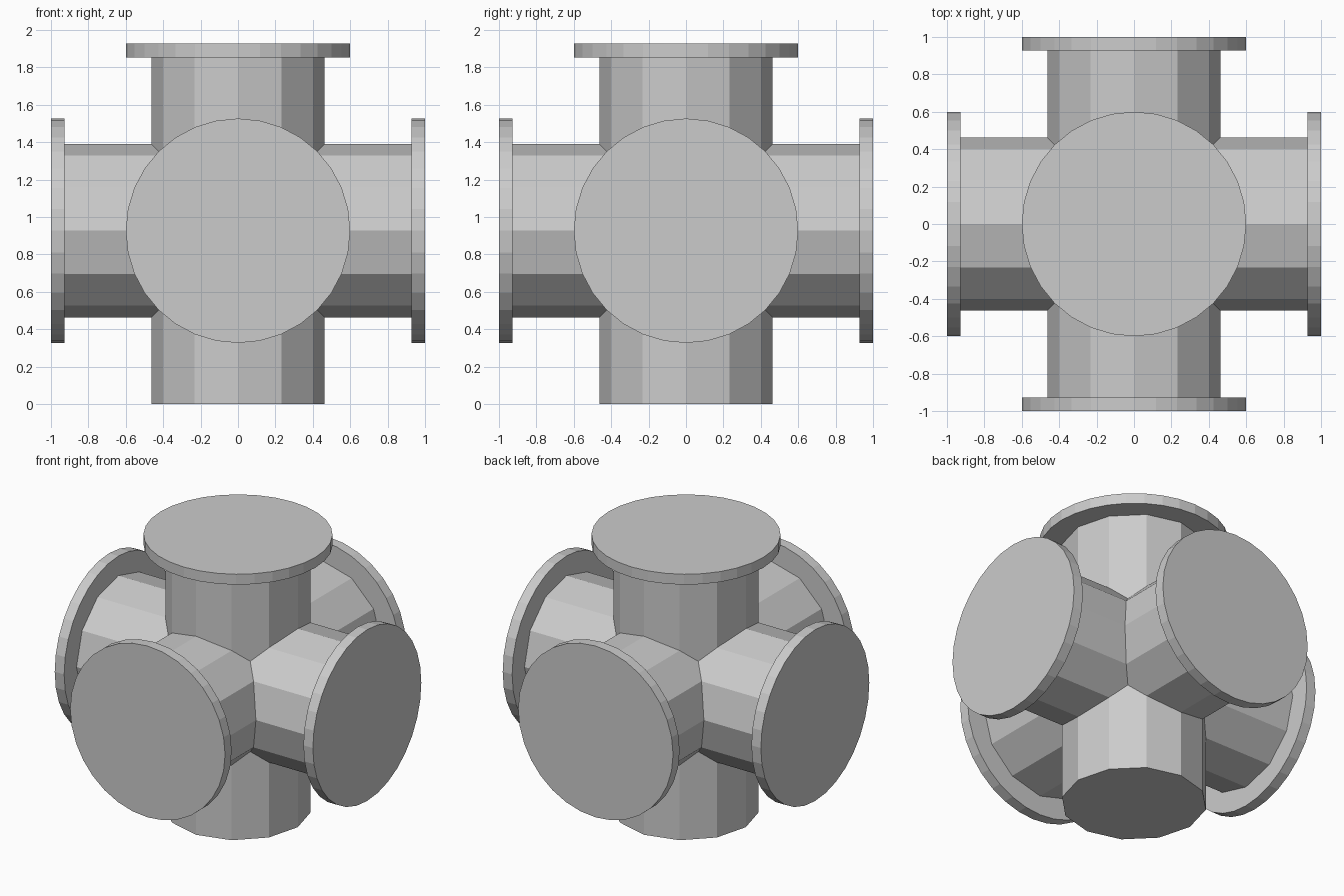
import bpy
from math import pi
from mathutils import Vector

if "Cube" in bpy.data.objects:
    bpy.data.objects.remove(bpy.data.objects["Cube"])

HUB = Vector((0, 0, 0.927))    # crossing point of the pipes
REACH = 0.927                  # hub to pipe end
PIPE_R, FLANGE_R, FLANGE_T = 0.463, 0.6, 0.073

grey = bpy.data.materials.new("light_grey")
grey.use_nodes = True
colour = (0.6, 0.6, 0.6, 1)
grey.diffuse_color = colour
grey.node_tree.nodes["Principled BSDF"].inputs["Base Color"].default_value = colour


def cylinder(name, sides, radius, depth, axis, offset=0.0):
    """Flat-shaded cylinder along an axis, with a corner on each cross axis."""
    axis = Vector(axis)
    turn = {"x": (0, pi / 2, 0), "y": (pi / 2, 0, 0), "z": (0, 0, 0)}
    key = "xyz"[[abs(round(c)) for c in axis].index(1)]
    bpy.ops.mesh.primitive_cylinder_add(
        vertices=sides, radius=radius, depth=depth,
        location=HUB + axis * offset, rotation=turn[key])
    obj = bpy.context.object
    bpy.ops.object.transform_apply(location=True, rotation=True, scale=True)
    obj.name = name
    obj.data.materials.append(grey)
    return obj


# Three crossing pipes fused into one six-way body
body = cylinder("pipe_cross", 12, PIPE_R, 2 * REACH, (0, 0, 1))
for axis in ((1, 0, 0), (0, 1, 0)):
    arm = cylinder("pipe_arm", 12, PIPE_R, 2 * REACH, axis)
    union = body.modifiers.new("Union", "BOOLEAN")
    union.operation, union.solver, union.object = "UNION", "EXACT", arm
    bpy.context.view_layer.objects.active = body
    bpy.ops.object.modifier_apply(modifier=union.name)
    bpy.data.objects.remove(arm)

# Round flanges on every end except the bottom
flanges = {
    "left": (1, 0, 0), "right": (-1, 0, 0),
    "front": (0, -1, 0), "back": (0, 1, 0), "top": (0, 0, 1),
}
for side, axis in flanges.items():
    cylinder(side + "_flange", 32, FLANGE_R, FLANGE_T, axis, REACH + FLANGE_T / 2)
